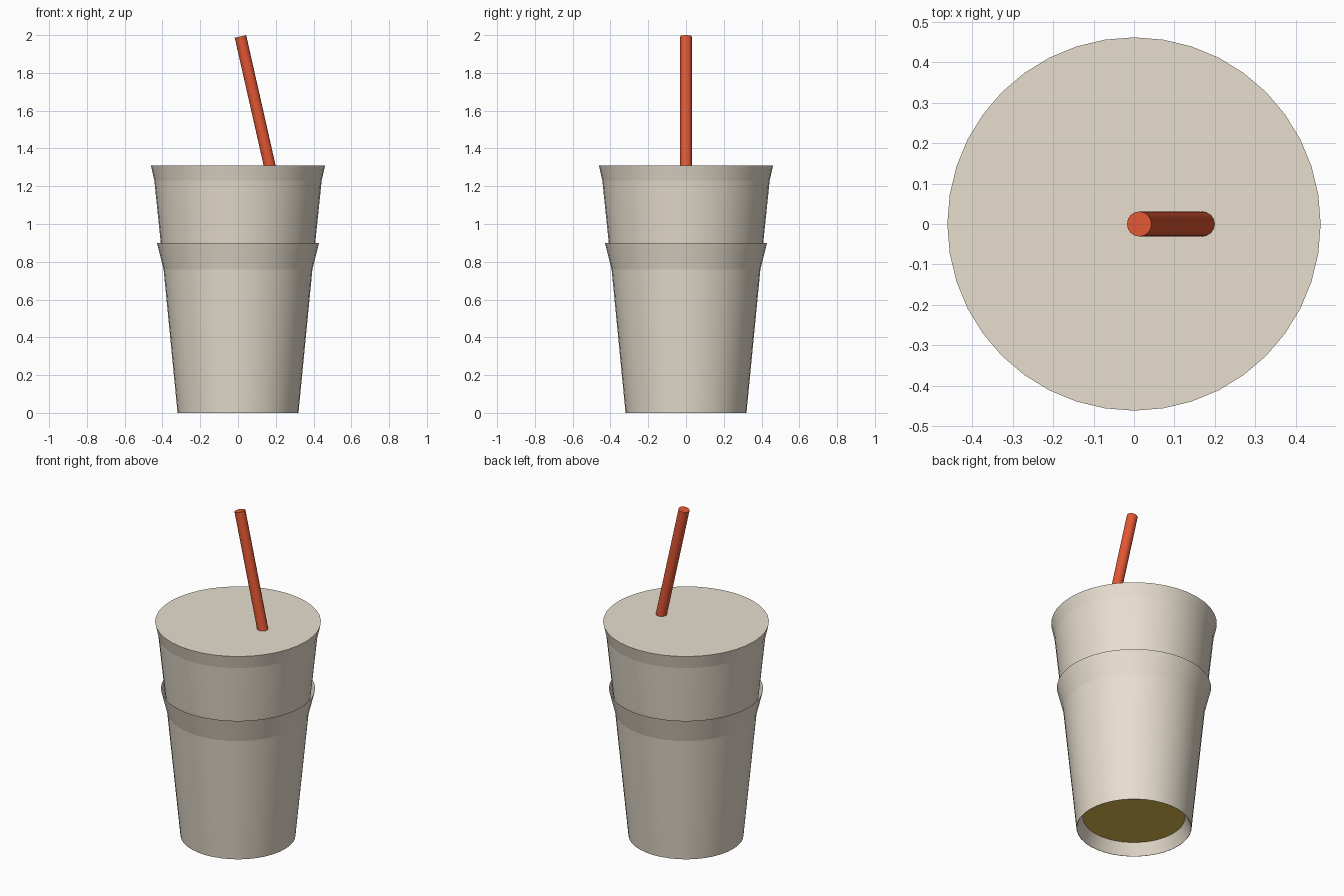
import bpy, bmesh, math
from mathutils import Vector

if "Cube" in bpy.data.objects:
    bpy.data.objects.remove(bpy.data.objects["Cube"])

SIDES = 40


def srgb(*rgb):
    return [((c / 255 + 0.055) / 1.055) ** 2.4 for c in rgb] + [1.0]


def material(name, *rgb):
    m = bpy.data.materials.new(name)
    m.diffuse_color = srgb(*rgb)
    m.use_nodes = True
    m.node_tree.nodes["Principled BSDF"].inputs["Base Color"].default_value = m.diffuse_color
    return m


cup_mat = material("warm beige", 231, 222, 206)
straw_mat = material("orange red", 226, 87, 51)
base_mat = material("mustard olive", 224, 191, 78)


def finish(name, bm, mat):
    bmesh.ops.recalc_face_normals(bm, faces=bm.faces)
    me = bpy.data.meshes.new(name)
    bm.to_mesh(me)
    bm.free()
    me.materials.append(mat)
    ob = bpy.data.objects.new(name, me)
    bpy.context.collection.objects.link(ob)
    bpy.ops.object.select_all(action='DESELECT')
    ob.select_set(True)
    bpy.context.view_layer.objects.active = ob
    bpy.ops.object.shade_smooth_by_angle(angle=math.radians(40))
    return ob


def lathe(name, profile, mat):
    """Spin a closed (radius, z) profile; first and last rings are capped."""
    bm = bmesh.new()
    rings = [[bm.verts.new((r * math.cos(2 * math.pi * i / SIDES),
                            r * math.sin(2 * math.pi * i / SIDES), z))
              for i in range(SIDES)] for r, z in profile]
    for a, b in zip(rings, rings[1:]):
        for i in range(SIDES):
            j = (i + 1) % SIDES
            bm.faces.new((a[i], a[j], b[j], b[i]))
    bm.faces.new(rings[0])
    bm.faces.new(rings[-1])
    return finish(name, bm, mat)


# Stacked cups: recessed underside, lower wall, flared collar with an open
# groove behind it, upper wall, rim and flat lid
cup = lathe("cup", [(0.285, 0.07), (0.318, 0.0), (0.32, 0.0), (0.394, 0.76),
                    (0.429, 0.90), (0.393, 0.763), (0.409, 0.90),
                    (0.443, 1.23), (0.461, 1.31)], cup_mat)

# Crisp bends where the walls flare out
for e in cup.data.edges:
    a, b = (cup.data.vertices[i].co.z for i in e.vertices)
    if abs(a - b) < 1e-5:
        e.use_edge_sharp = True

# Recessed underside gets its own colour
cup.data.materials.append(base_mat)
for p in cup.data.polygons:
    if p.normal.z < -0.9 and p.center.z > 0.05:
        p.material_index = 1

# Straw leaning out of the top
low, high = Vector((0.173, 0, 1.285)), Vector((0.013, 0, 1.993))
bm = bmesh.new()
bmesh.ops.create_cone(bm, cap_ends=True, segments=16, radius1=0.031,
                      radius2=0.031, depth=(high - low).length)
straw = finish("straw", bm, straw_mat)
straw.location = (low + high) / 2
straw.rotation_euler = (0, math.atan2(high.x - low.x, high.z - low.z), 0)
